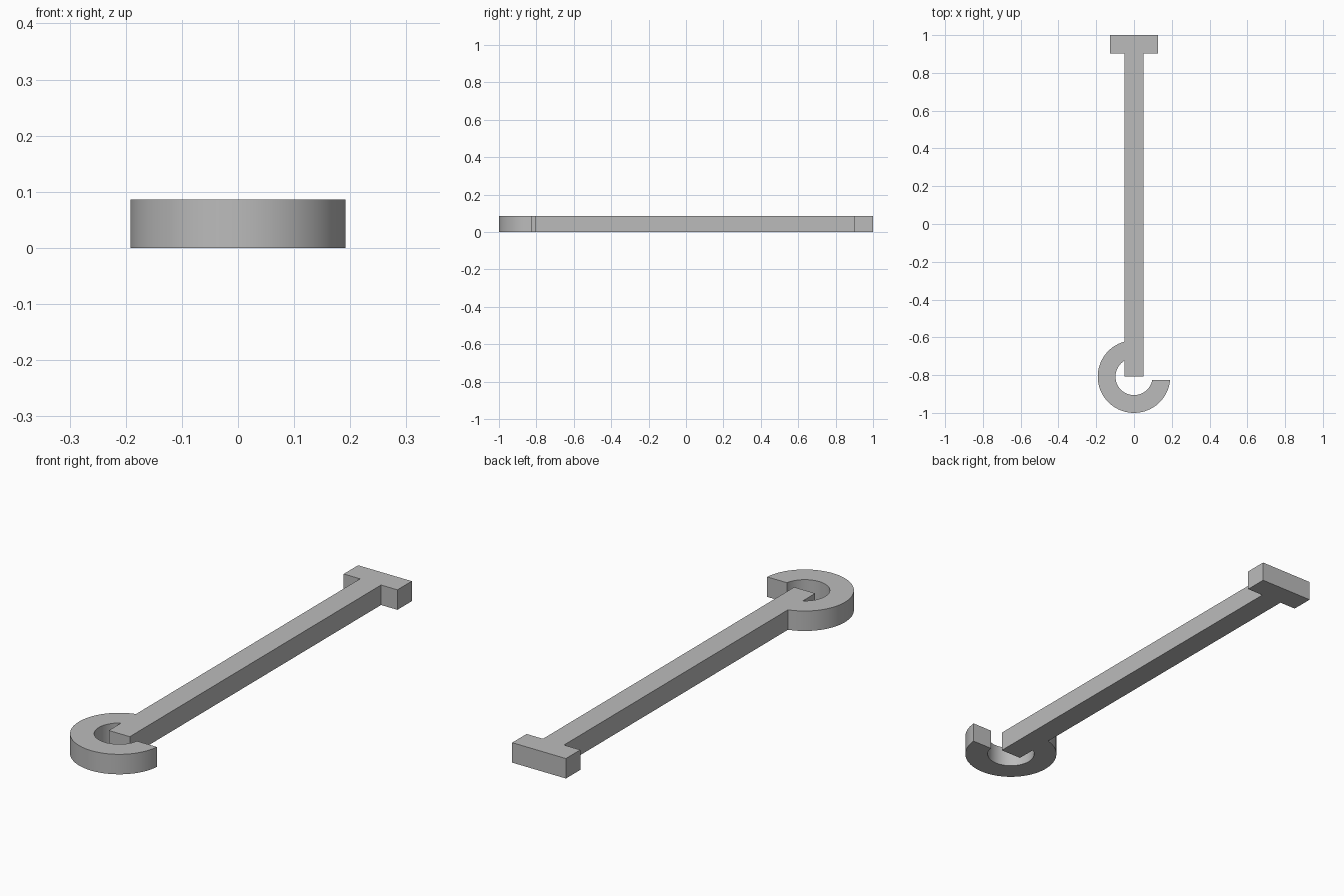
import bpy, bmesh
from math import sin, cos, asin, acos, pi

cube = bpy.data.objects.get("Cube")
if cube:
    bpy.data.objects.remove(cube, do_unlink=True)

HEIGHT = 0.086
HALF_SHAFT, HALF_HEAD = 0.05, 0.128
HEAD_Y, TOP_Y = 0.902, 1.0
OUTER, INNER = 0.192, 0.098
CENTRE_Y = OUTER - 1
TIP_DROP = 0.017      # hook tip sits just below the ring centre
STEPS = 48


def hook_arc(radius):
    """Points from the shaft's left side round to the flat hook tip."""
    start = acos(-HALF_SHAFT / radius)
    end = 2 * pi - asin(TIP_DROP / radius)
    angles = [start + (end - start) * i / STEPS for i in range(STEPS + 1)]
    return [(radius * cos(a), CENTRE_Y + radius * sin(a)) for a in angles]


# Outline: T-shaped head, long shaft, then the open hook
outline = [(HALF_SHAFT, CENTRE_Y), (HALF_SHAFT, HEAD_Y), (HALF_HEAD, HEAD_Y),
           (HALF_HEAD, TOP_Y), (-HALF_HEAD, TOP_Y), (-HALF_HEAD, HEAD_Y),
           (-HALF_SHAFT, HEAD_Y)]
outline += hook_arc(OUTER)
outline += reversed(hook_arc(INNER))
outline.append((-HALF_SHAFT, CENTRE_Y))

# Extrude the outline into a solid bar
bm = bmesh.new()
base = bm.faces.new([bm.verts.new((x, y, 0)) for x, y in outline])
solid = bmesh.ops.extrude_face_region(bm, geom=[base], use_keep_orig=True)
top = [v for v in solid["geom"] if isinstance(v, bmesh.types.BMVert)]
bmesh.ops.translate(bm, verts=top, vec=(0, 0, HEIGHT))
bmesh.ops.recalc_face_normals(bm, faces=bm.faces)
mesh = bpy.data.meshes.new("hooked_rod")
bm.to_mesh(mesh)
bm.free()
rod = bpy.data.objects.new("hooked_rod", mesh)
bpy.context.collection.objects.link(rod)

# Plain grey material
grey = bpy.data.materials.new("grey")
grey.use_nodes = True
colour = (0.5, 0.5, 0.5, 1)
grey.diffuse_color = colour
grey.node_tree.nodes["Principled BSDF"].inputs["Base Color"].default_value = colour
mesh.materials.append(grey)

# Smooth round the hook, sharp at the corners
bpy.context.view_layer.objects.active = rod
rod.select_set(True)
bpy.ops.object.shade_smooth_by_angle(angle=pi / 6)
